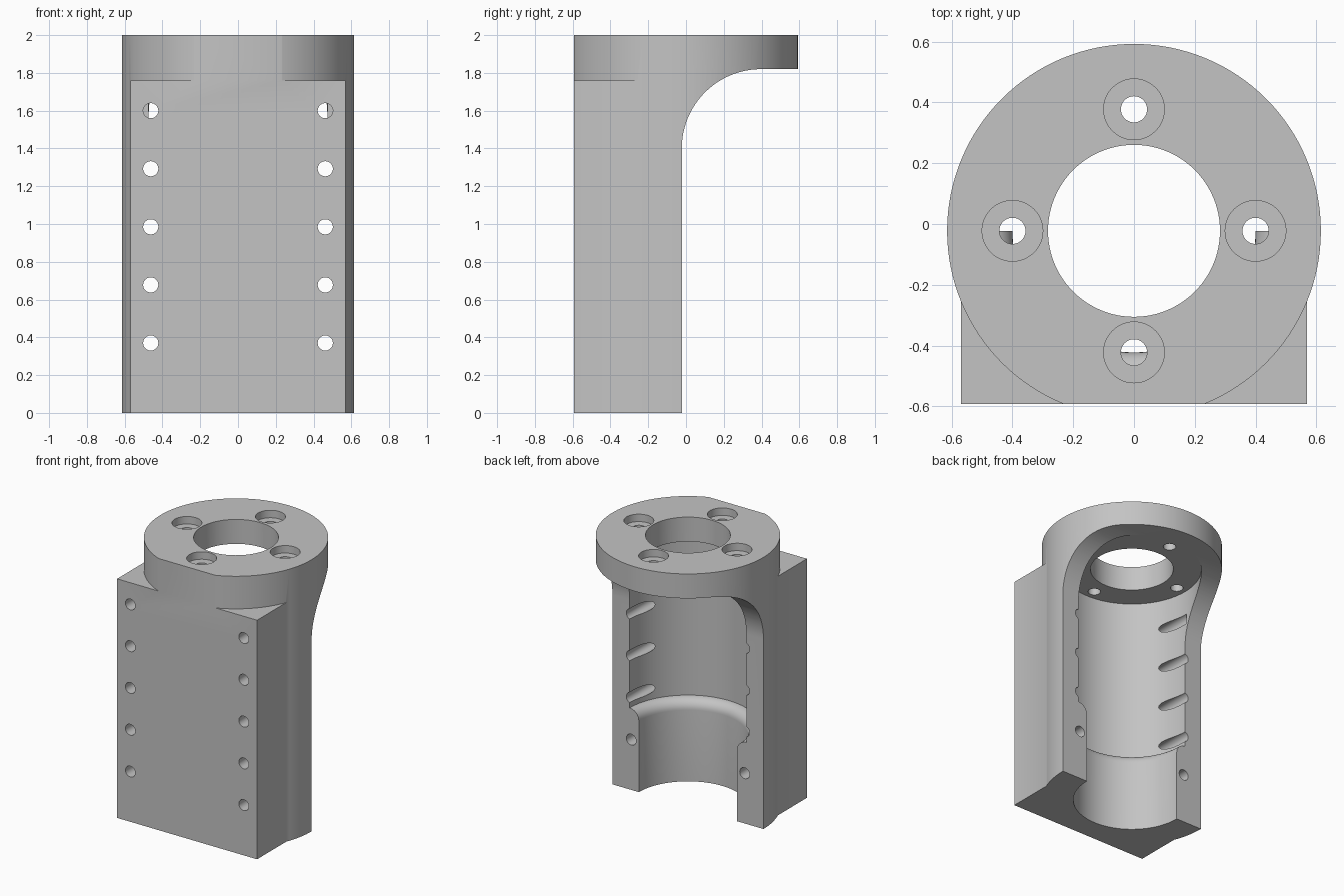
import bpy, bmesh, math
from mathutils import Matrix, Vector

if "Cube" in bpy.data.objects:
    bpy.data.objects.remove(bpy.data.objects["Cube"], do_unlink=True)

CY = -0.0225          # axis of the round parts
FRONT = -0.5925       # flat mounting face
OUTER, BORE, POCKET = 0.615, 0.40, 0.475
FLANGE_Z, TOP = 1.82, 2.0
FILLET = 0.42


def make(name, bm):
    bmesh.ops.recalc_face_normals(bm, faces=bm.faces)
    mesh = bpy.data.meshes.new(name)
    bm.to_mesh(mesh)
    bm.free()
    obj = bpy.data.objects.new(name, mesh)
    bpy.context.collection.objects.link(obj)
    return obj


def cylinder(name, start, end, radius, segments=48):
    start, end = Vector(start), Vector(end)
    axis = end - start
    turn = axis.to_track_quat('Z', 'Y').to_matrix().to_4x4()
    bm = bmesh.new()
    bmesh.ops.create_cone(bm, cap_ends=True, segments=segments, radius1=radius,
                          radius2=radius, depth=axis.length,
                          matrix=Matrix.Translation((start + end) / 2) @ turn)
    return make(name, bm)


def box(name, low, high):
    low, high = Vector(low), Vector(high)
    bm = bmesh.new()
    bmesh.ops.create_cube(bm, size=1, matrix=Matrix.Translation((low + high) / 2)
                          @ Matrix.Diagonal((high - low).to_4d()))
    return make(name, bm)


def prism(name, profile, half_width):
    # side profile (y, z) pushed along x
    bm = bmesh.new()
    face = bm.faces.new([bm.verts.new((-half_width, y, z)) for y, z in profile])
    moved = bmesh.ops.extrude_face_region(bm, geom=[face])["geom"]
    verts = [v for v in moved if isinstance(v, bmesh.types.BMVert)]
    bmesh.ops.translate(bm, verts=verts, vec=(2 * half_width, 0, 0))
    return make(name, bm)


def lathe(name, profile, segments=128):
    # (radius, z) profile spun around the main axis
    bm = bmesh.new()
    verts = [bm.verts.new((r, CY, z)) for r, z in profile]
    edges = [bm.edges.new(pair) for pair in zip(verts, verts[1:])]
    bmesh.ops.spin(bm, geom=verts + edges, cent=(0, CY, 0), axis=(0, 0, 1),
                   angle=2 * math.pi, steps=segments)
    bmesh.ops.remove_doubles(bm, verts=bm.verts, dist=1e-5)
    return make(name, bm)


def combine(target, tool, operation):
    mod = target.modifiers.new(operation.title(), 'BOOLEAN')
    mod.object, mod.operation, mod.solver = tool, operation, 'EXACT'
    bpy.context.view_layer.objects.active = target
    bpy.ops.object.modifier_apply(modifier=mod.name)
    bpy.data.objects.remove(tool, do_unlink=True)


# Round column joined to the square mounting block
body = cylinder("motor_bracket", (0, CY, -0.1), (0, CY, 2.1), OUTER, 128)
combine(body, box("mount_block", (-0.57, -0.8, -0.2), (0.57, -0.15, 1.76)), 'UNION')

# Trim to the side outline: flat front, open back, curved flange support
outline = [(FRONT, TOP), (FRONT, 0), (CY, 0)]
for i in range(25):
    a = math.pi / 2 * i / 24
    outline.append((CY + FILLET * (1 - math.cos(a)),
                    FLANGE_Z - FILLET * (1 - math.sin(a))))
outline += [(0.8, FLANGE_Z), (0.8, TOP)]
combine(body, prism("side_outline", outline, 1), 'INTERSECT')

# Stepped bore with a rounded shoulder
step = POCKET - BORE
bore = [(0, -0.1), (BORE, -0.1)]
for i in range(9):
    a = math.pi / 2 * i / 8
    bore.append((POCKET - step * math.cos(a), 0.525 + step * math.sin(a)))
bore += [(POCKET, FLANGE_Z), (0, FLANGE_Z)]
combine(body, lathe("bore", bore), 'DIFFERENCE')

# Centre opening in the flange
combine(body, cylinder("opening", (0, CY, 1.7), (0, CY, 2.1), 0.283, 96), 'DIFFERENCE')

# Four counterbored flange holes
for i in range(4):
    x = 0.4 * math.cos(i * math.pi / 2)
    y = CY + 0.4 * math.sin(i * math.pi / 2)
    combine(body, cylinder("recess", (x, y, 1.945), (x, y, 2.1), 0.1), 'DIFFERENCE')
    combine(body, cylinder("bolt_hole", (x, y, 1.75), (x, y, 2.1), 0.043), 'DIFFERENCE')

# Two columns of mounting holes from the front
for side in (-1, 1):
    for i in range(5):
        x, z = side * 0.462, 0.37 + i * 0.3075
        combine(body, cylinder("mount_hole", (x, -0.8, z), (x, -0.005, z), 0.04),
                'DIFFERENCE')

# Plain grey finish
grey = bpy.data.materials.new("plain_grey")
grey.use_nodes = True
colour = (0.55, 0.55, 0.55, 1)
grey.diffuse_color = colour
grey.node_tree.nodes["Principled BSDF"].inputs["Base Color"].default_value = colour
body.data.materials.clear()
body.data.materials.append(grey)
for poly in body.data.polygons:
    poly.material_index = 0

bpy.ops.object.select_all(action='DESELECT')
body.select_set(True)
bpy.context.view_layer.objects.active = body
bpy.ops.object.shade_smooth_by_angle(angle=math.radians(30))
